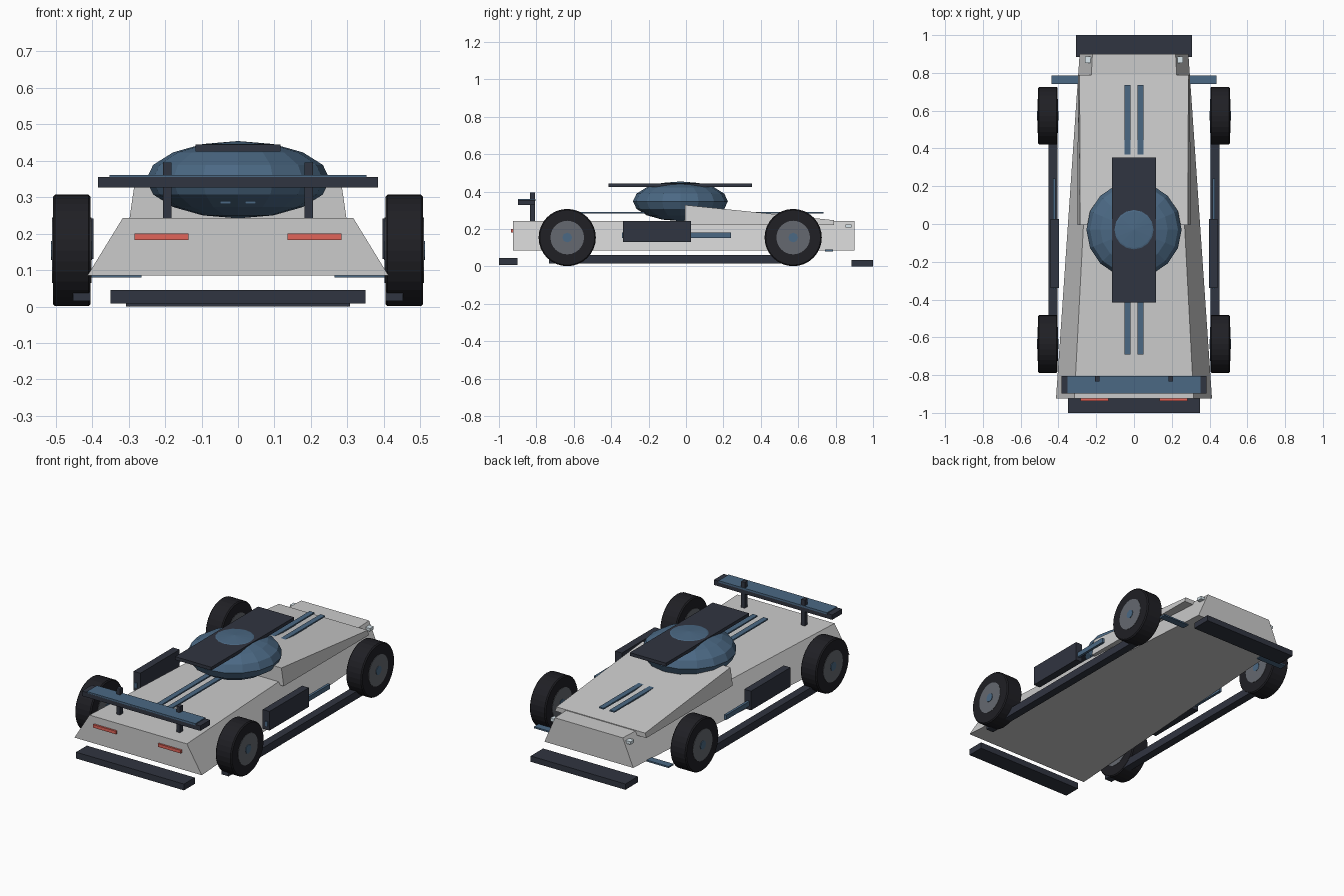
import bpy, bmesh, math
from mathutils import Matrix

if "Cube" in bpy.data.objects:
    bpy.data.objects.remove(bpy.data.objects["Cube"])


def material(name, r, g, b):
    m = bpy.data.materials.new(name)
    m.diffuse_color = (r, g, b, 1)
    m.use_nodes = True
    m.node_tree.nodes["Principled BSDF"].inputs["Base Color"].default_value = m.diffuse_color
    return m


SHELL = material("shell_white", 0.72, 0.73, 0.73)
DARK = material("dark_trim", 0.03, 0.035, 0.052)
BLUE = material("steel_blue", 0.07, 0.14, 0.23)
RUBBER = material("rubber", 0.014, 0.014, 0.018)
RIM = material("rim_grey", 0.13, 0.14, 0.16)
RED = material("tail_red", 0.75, 0.13, 0.10)
LAMP = material("lamp_white", 0.7, 0.8, 0.85)


def finish(name, bm, mat):
    bmesh.ops.recalc_face_normals(bm, faces=bm.faces)
    mesh = bpy.data.meshes.new(name)
    bm.to_mesh(mesh)
    bm.free()
    mesh.materials.append(mat)
    ob = bpy.data.objects.new(name, mesh)
    bpy.context.collection.objects.link(ob)
    return ob


def loft(name, ends, mat):
    """Solid between two upright trapezoids: (y, z0, half width0, z1, half width1)."""
    bm = bmesh.new()
    rings = [[bm.verts.new(p) for p in
              ((-w0, y, z0), (w0, y, z0), (w1, y, z1), (-w1, y, z1))]
             for y, z0, w0, z1, w1 in ends]
    for ring in rings:
        bm.faces.new(ring)
    a, b = rings
    for i in range(4):
        j = (i + 1) % 4
        bm.faces.new((a[i], a[j], b[j], b[i]))
    return finish(name, bm, mat)


def box(name, xs, ys, zs, mat):
    bm = bmesh.new()
    lo, hi = zip(xs, ys, zs)
    size = [h - l for l, h in zip(lo, hi)]
    mid = [(h + l) / 2 for l, h in zip(lo, hi)]
    bmesh.ops.create_cube(bm, size=1, matrix=Matrix.Translation(mid) @ Matrix.Diagonal((*size, 1)))
    return finish(name, bm, mat)


def pair(name, xs, ys, zs, mat):
    box("right_" + name, xs, ys, zs, mat)
    box("left_" + name, (-xs[1], -xs[0]), ys, zs, mat)


def disc(name, x0, x1, y, z, radius, sides, mat, bevel=0):
    bm = bmesh.new()
    place = Matrix.Translation(((x0 + x1) / 2, y, z)) @ Matrix.Rotation(math.pi / 2, 4, 'Y')
    bmesh.ops.create_cone(bm, cap_ends=True, segments=sides, radius1=radius, radius2=radius,
                          depth=abs(x1 - x0), matrix=place)
    if bevel:
        rims = [e for e in bm.edges if abs(e.verts[0].co.x - e.verts[1].co.x) < 1e-5]
        bmesh.ops.bevel(bm, geom=rims, offset=bevel, segments=1, affect='EDGES')
    return finish(name, bm, mat)


# tapered main body and sloping hood
loft("body", [(-0.925, 0.085, 0.413, 0.243, 0.316), (0.90, 0.085, 0.288, 0.243, 0.22)], SHELL)
loft("hood", [(-0.005, 0.225, 0.30, 0.328, 0.285), (0.79, 0.22, 0.296, 0.247, 0.288)], SHELL)

# cockpit bubble
bm = bmesh.new()
bmesh.ops.create_uvsphere(bm, u_segments=16, v_segments=8, radius=1,
                          matrix=Matrix.Translation((0, -0.03, 0.348)) @ Matrix.Diagonal((0.252, 0.254, 0.106, 1)))
finish("canopy", bm, BLUE)
box("roof_plate", (-0.117, 0.117), (-0.415, 0.353), (0.425, 0.444), DARK)
pair("stripe", (0.019, 0.05), (-0.69, 0.735), (0.282, 0.29), BLUE)

# wing with supports
box("wing", (-0.384, 0.384), (-0.898, -0.806), (0.327, 0.356), DARK)
box("wing_top", (-0.352, 0.352), (-0.898, -0.804), (0.35, 0.361), BLUE)
pair("wing_support", (0.183, 0.206), (-0.833, -0.806), (0.24, 0.395), DARK)

# lights
pair("tail_light", (0.136, 0.284), (-0.936, -0.915), (0.182, 0.2), RED)
pair("headlight", (0.222, 0.26), (0.852, 0.886), (0.208, 0.225), LAMP)

# low splitters at both ends
box("wing_end_splitter", (-0.35, 0.35), (-1.0, -0.9), (0.008, 0.045), DARK)
box("nose_splitter", (-0.307, 0.307), (0.885, 1.0), (0.0, 0.034), DARK)
pair("nose_fin", (0.265, 0.437), (0.742, 0.785), (0.08, 0.089), BLUE)

# side parts
pair("side_skirt", (0.405, 0.452), (-0.732, 0.53), (0.015, 0.061), DARK)
pair("side_pod", (0.397, 0.441), (-0.338, 0.027), (0.13, 0.242), DARK)
pair("side_bar", (0.415, 0.43), (-0.343, 0.24), (0.152, 0.18), BLUE)

# wheels
for end, y in (("wing_end", -0.635), ("nose_end", 0.573)):
    for side, s in (("left", -1), ("right", 1)):
        tag = f"{side}_{end}"
        disc(tag + "_tire", s * 0.404, s * 0.508, y, 0.154, 0.153, 32, RUBBER, 0.006)
        disc(tag + "_rim", s * 0.402, s * 0.510, y, 0.154, 0.09, 24, RIM)
        disc(tag + "_hub", s * 0.400, s * 0.513, y, 0.154, 0.026, 8, BLUE)
